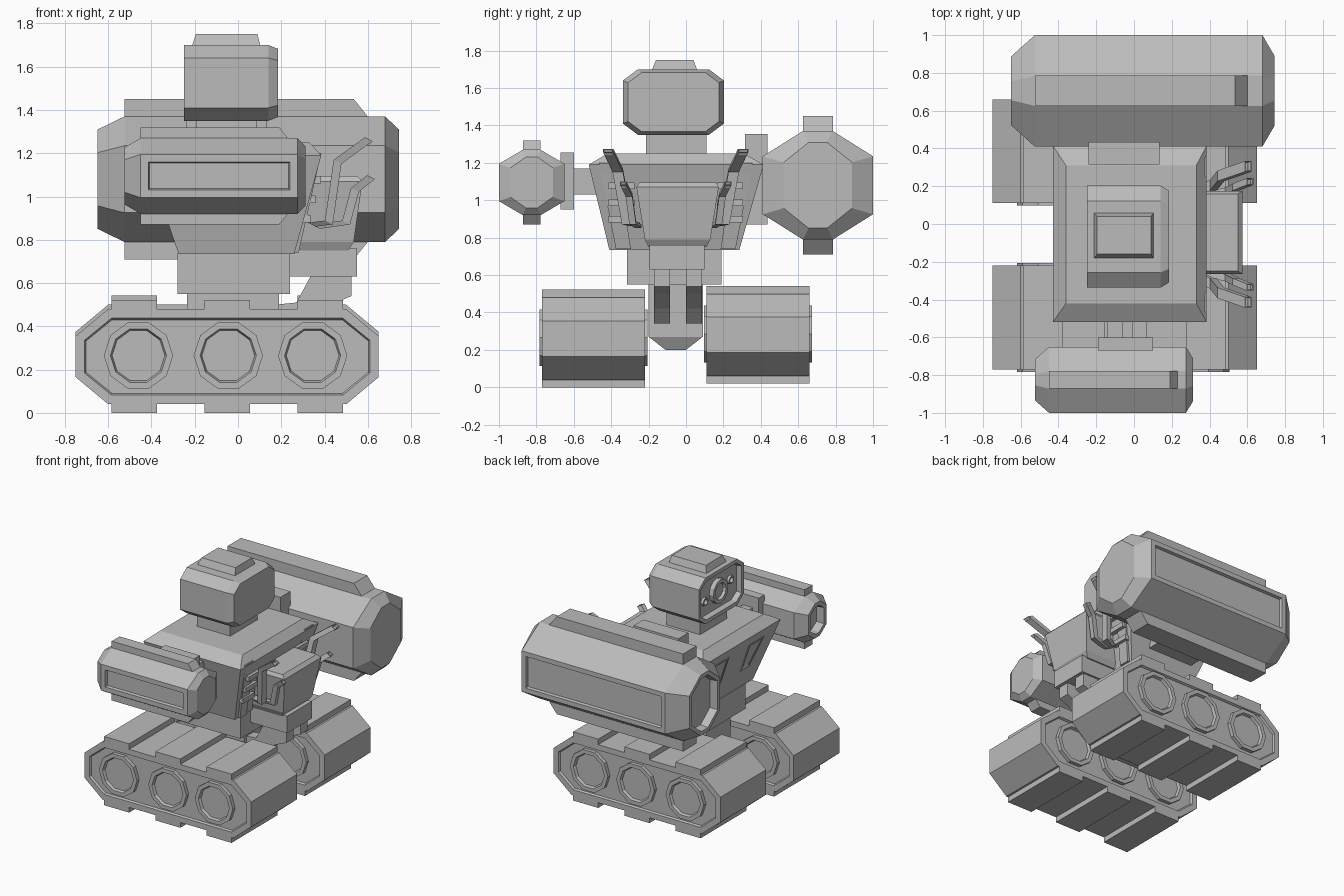
import bpy, bmesh, math
from mathutils import Vector

cube = bpy.data.objects.get("Cube")
if cube:
    bpy.data.objects.remove(cube, do_unlink=True)

grey = bpy.data.materials.new("plain_grey")
grey.use_nodes = True
grey.diffuse_color = (0.5, 0.5, 0.5, 1)
grey.node_tree.nodes["Principled BSDF"].inputs["Base Color"].default_value = (0.5, 0.5, 0.5, 1)

MID = -0.055  # centre line of the body across y


def loft(name, rings, insets=()):
    """Skin closed rings, cap both ends, then inset faces that point along a direction."""
    bm = bmesh.new()
    loops = [[bm.verts.new(p) for p in r] for r in rings]
    n = len(loops[0])
    for a, b in zip(loops, loops[1:]):
        for i in range(n):
            bm.faces.new((a[i], a[(i + 1) % n], b[(i + 1) % n], b[i]))
    bm.faces.new(loops[0])
    bm.faces.new(loops[-1])
    bmesh.ops.recalc_face_normals(bm, faces=bm.faces[:])
    for direction, thick, depth in insets:
        bm.normal_update()
        d = Vector(direction)
        hit = [f for f in bm.faces if f.normal.dot(d) > 0.97]
        face = max(hit, key=lambda f: f.calc_center_median().dot(d))
        bmesh.ops.inset_region(bm, faces=[face], thickness=thick, depth=0)
        bmesh.ops.inset_region(bm, faces=[face], thickness=0.008, depth=depth)
    me = bpy.data.meshes.new(name)
    bm.to_mesh(me)
    bm.free()
    me.materials.append(grey)
    ob = bpy.data.objects.new(name, me)
    bpy.context.collection.objects.link(ob)
    return ob


def rect(x0, x1, y0, y1, z):
    return [(x0, y0, z), (x1, y0, z), (x1, y1, z), (x0, y1, z)]


def box(name, x0, x1, y0, y1, z0, z1, insets=()):
    return loft(name, [rect(x0, x1, y0, y1, z0), rect(x0, x1, y0, y1, z1)], insets)


def octagon(cx, cy, hx, hy, fx, fy):
    """Eight corners: half sizes h, half lengths of the straight edges f."""
    return [(cx + a, cy + b) for a, b in ((fx, hy), (hx, fy), (hx, -fy), (fx, -hy),
                                         (-fx, -hy), (-hx, -fy), (-hx, fy), (-fx, hy))]


def slab(name, outline, y0, y1, insets=()):
    return loft(name, [[(x, y, z) for x, z in outline] for y in (y0, y1)], insets)


def tube(name, path, w, d):
    """Square pipe along a bent path with an open tip."""
    rings = [[(x - w, y - d, z + w / 2), (x + w, y - d, z - w / 2),
              (x + w, y + d, z - w / 2), (x - w, y + d, z + w / 2)] for x, y, z in path]
    tip = (Vector(path[-1]) - Vector(path[-2])).normalized()
    ob = loft(name, rings)
    bm = bmesh.new()
    bm.from_mesh(ob.data)
    face = max(bm.faces, key=lambda f: f.calc_center_median().dot(tip))
    bmesh.ops.inset_region(bm, faces=[face], thickness=0.007, depth=0)
    bmesh.ops.inset_region(bm, faces=[face], thickness=0.001, depth=-0.02)
    bm.to_mesh(ob.data)
    bm.free()


# Tracks with pads and wheels
def track(side, y0, y1, dz):
    hull = octagon(-0.05, 0.26 + dz, 0.7, 0.22, 0.55, 0.095)
    slab(side + "_track", hull, y0, y1, [((0, -1, 0), 0.045, -0.015), ((0, 1, 0), 0.045, -0.015)])
    for i, x in enumerate((-0.48, -0.05, 0.38)):
        for end, z in (("top", 0.475), ("bottom", 0)):
            box(f"{side}_{end}_pad_{i}", x - 0.105, x + 0.105, y0, y1, z + dz, z + dz + 0.047)
    for i, x in enumerate((-0.46, -0.045, 0.345)):
        disc = [(x + 0.16 * math.cos(k * math.tau / 10), 0.265 + dz + 0.16 * math.sin(k * math.tau / 10))
                for k in range(10)]
        slab(f"{side}_wheel_{i}", disc, y0 - 0.013, y1 + 0.013,
             [((0, -1, 0), 0.03, -0.02), ((0, 1, 0), 0.03, -0.02)])


track("front", -0.77, -0.22, 0)
track("back", 0.11, 0.66, 0.02)

# Hip between the tracks
loft("hip", [rect(-0.2, 0.15, -0.11, 0, 0.2), rect(-0.235, 0.19, -0.2, 0.09, 0.27),
             rect(-0.235, 0.19, -0.2, 0.09, 0.57)])
strut = [(0.34, 0.64), (0.525, 0.64), (0.525, 0.54), (0.43, 0.5), (0.33, 0.42),
         (0.25, 0.34), (0.17, 0.34), (0.17, 0.5), (0.27, 0.51)]
for side, y in (("front", -0.17), ("back", 0.0)):
    slab(side + "_hip_strut", strut, y, y + 0.085)
box("pelvis", -0.28, 0.24, -0.315, 0.19, 0.55, 0.74)

# Torso
loft("torso", [rect(-0.275, 0.26, -0.41, 0.285, 0.735), rect(-0.43, 0.385, -0.52, 0.415, 1.19),
               rect(-0.36, 0.33, -0.42, 0.31, 1.25)])
for s in (-1, 1):
    side = "front" if s < 0 else "back"
    # windows in the sloping chest
    loft(side + "_chest_window",
         [[(-0.43 + (1.19 - z) * 0.34 - off, MID + s * y, z)
           for y, z in ((0.12, 0.9), (0.22, 0.9), (0.3, 1.12), (0.12, 1.12))]
          for off in (-0.004, 0.005)], [((-0.947, 0, -0.322), 0.02, -0.004)])
    # rear corner braces and vent slats
    loft(side + "_rear_brace", [rect(0.24, 0.28, MID + s * 0.24, MID + s * 0.32, 0.74),
                                rect(0.33, 0.385, MID + s * 0.31, MID + s * 0.41, 1.2)])
    for i in range(3):
        z = 0.88 + i * 0.09
        x = 0.26 + (z - 0.735) * 0.27
        box(f"{side}_vent_slat_{i}", x - 0.03, x + 0.035, MID + s * 0.22, MID + s * 0.36, z, z + 0.035)
    # exhaust pipes
    tube(side + "_tall_pipe", [(0.34, MID + s * 0.22, 0.87), (0.42, MID + s * 0.26, 0.88),
                               (0.46, MID + s * 0.31, 1.16), (0.605, MID + s * 0.36, 1.265)], 0.018, 0.028)
    tube(side + "_short_pipe", [(0.36, MID + s * 0.2, 0.86), (0.5, MID + s * 0.23, 0.88),
                                (0.54, MID + s * 0.25, 1.03), (0.615, MID + s * 0.28, 1.09)], 0.018, 0.018)

# Backpack
loft("backpack", [rect(0.24, 0.51, -0.2, 0.11, 0.75), rect(0.26, 0.535, -0.22, 0.13, 0.79),
                  rect(0.3, 0.575, -0.265, 0.175, 1.07), rect(0.3, 0.55, -0.25, 0.16, 1.095)])
box("backpack_base", 0.2, 0.55, -0.195, 0.1, 0.63, 0.76)

# Neck and head
box("neck", -0.195, 0.085, -0.215, 0.11, 1.22, 1.37)


def head_ring(x, s):
    return [(x, y, z) for y, z in octagon(-0.067, 1.525, 0.27 * s, 0.175 * s, 0.19 * s, 0.115 * s)]


loft("head", [head_ring(-0.25, 1), head_ring(0.14, 1), head_ring(0.185, 0.9)],
     [((-1, 0, 0), 0.03, -0.04)])
loft("head_cap", [rect(-0.215, 0.105, -0.185, 0.062, 1.69), rect(-0.195, 0.09, -0.16, 0.04, 1.75)])


def lens(name, y, z, r, x0, x1):
    circle = [(y + r * math.cos(k * math.tau / 12), z + r * math.sin(k * math.tau / 12)) for k in range(12)]
    loft(name, [[(x, a, b) for a, b in circle] for x in (x0, x1)], [((-1, 0, 0), r * 0.3, -0.02)])


lens("main_lens", -0.067, 1.525, 0.09, -0.245, -0.2)
lens("front_small_lens", -0.22, 1.55, 0.03, -0.23, -0.2)
lens("back_small_lens", 0.09, 1.5, 0.03, -0.23, -0.2)


# Barrel arms
def cannon(name, cy, cz, hy, hz, fy, fz, stations, rib, rib_h, out):
    rings = [[(x, y, z) for y, z in octagon(cy, cz, hy * a, hz * b, fy * a, fz * b)]
             for x, a, b in stations]
    loft(name, rings, [((0, out, 0), 0.05, -0.02), ((-1, 0, 0), 0.03, -0.06)])
    x0, x1, slope = rib
    for side, s in (("top", 1), ("bottom", -1)):
        z0, z1 = cz + s * (hz - 0.02), cz + s * (hz + rib_h)
        slab(f"{name}_{side}_rib", [(x0, z0), (slope, z0), (slope, cz + s * hz), (x1, z1), (x0, z1)],
             cy - fy, cy + fy)


cannon("large_cannon", 0.705, 1.08, 0.295, 0.29, 0.08, 0.155,
       [(-0.65, 0.62, 0.79), (-0.525, 1, 1), (0.68, 1, 1), (0.745, 0.62, 0.79)],
       (-0.525, 0.535, 0.6), 0.08, 1)
cannon("small_cannon", -0.825, 1.095, 0.175, 0.175, 0.047, 0.1,
       [(-0.525, 0.62, 0.75), (-0.45, 1, 1), (0.275, 1, 1), (0.312, 0.65, 0.78)],
       (-0.45, 0.19, 0.23), 0.05, -1)

# Shoulder plates and links
box("small_shoulder_plate", -0.19, 0.1, -0.67, -0.6, 0.95, 1.255)
for i, x in enumerate((-0.14, -0.01)):
    box(f"small_shoulder_rod_{i}", x, x + 0.08, -0.62, -0.42, 1.03, 1.17)
box("large_shoulder_plate", -0.24, 0.135, 0.315, 0.435, 0.87, 1.355)
box("large_shoulder_link", -0.15, 0.05, 0.25, 0.5, 0.92, 1.2)
